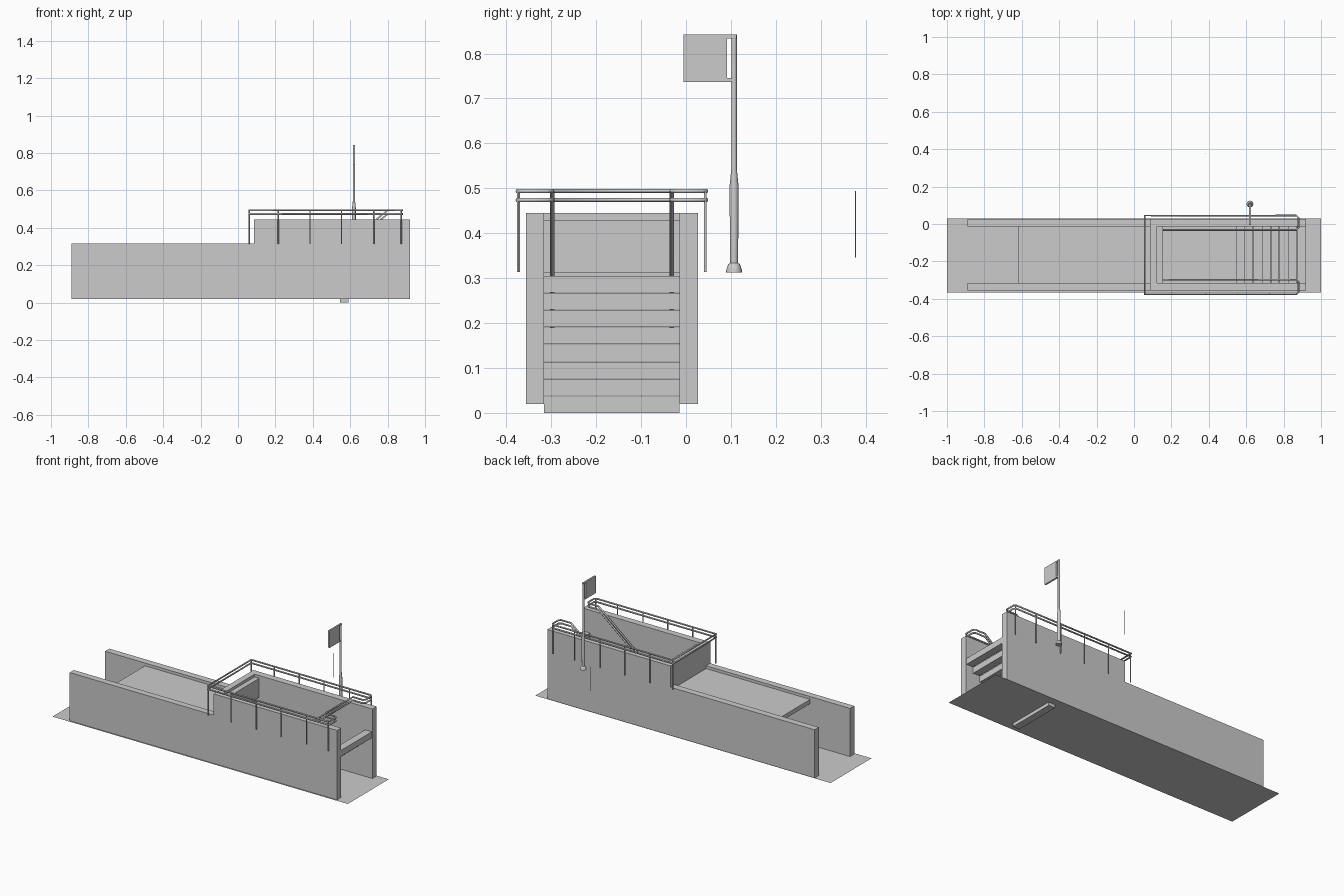
import bpy, bmesh, math

if "Cube" in bpy.data.objects:
    bpy.data.objects.remove(bpy.data.objects["Cube"])

YC = -0.165  # centre line of the stairwell


def mirror_y(y):
    return 2 * YC - y


def mesh_object(name, bm):
    bmesh.ops.recalc_face_normals(bm, faces=bm.faces)
    me = bpy.data.meshes.new(name)
    bm.to_mesh(me)
    bm.free()
    ob = bpy.data.objects.new(name, me)
    bpy.context.collection.objects.link(ob)
    return ob


def box(name, x0, x1, y0, y1, z0, z1):
    bm = bmesh.new()
    bmesh.ops.create_cube(bm, size=1)
    for v in bm.verts:
        v.co = ((x0 + x1) / 2 + v.co.x * (x1 - x0),
                (y0 + y1) / 2 + v.co.y * (y1 - y0),
                (z0 + z1) / 2 + v.co.z * (z1 - z0))
    return mesh_object(name, bm)


def extrude_profile(name, pts, y0, y1):
    bm = bmesh.new()
    face = bm.faces.new([bm.verts.new((x, y0, z)) for x, z in pts])
    ext = bmesh.ops.extrude_face_region(bm, geom=[face])["geom"]
    bmesh.ops.translate(bm, vec=(0, y1 - y0, 0),
                        verts=[v for v in ext if isinstance(v, bmesh.types.BMVert)])
    return mesh_object(name, bm)


def tube(name, pts, r):
    cu = bpy.data.curves.new(name, 'CURVE')
    cu.dimensions = '3D'
    cu.bevel_depth = r
    cu.bevel_resolution = 1
    cu.use_fill_caps = True
    sp = cu.splines.new('POLY')
    sp.points.add(len(pts) - 1)
    for p, co in zip(sp.points, pts):
        p.co = (*co, 1)
    ob = bpy.data.objects.new(name, cu)
    bpy.context.collection.objects.link(ob)
    bpy.ops.object.select_all(action='DESELECT')
    ob.select_set(True)
    bpy.context.view_layer.objects.active = ob
    bpy.ops.object.convert(target='MESH')
    return ob


def lathe(name, profile, cx, cy, n=16):
    bm = bmesh.new()
    rings = [[bm.verts.new((cx + r * math.cos(2 * math.pi * i / n),
                            cy + r * math.sin(2 * math.pi * i / n), z)) for i in range(n)]
             for r, z in profile]
    for a, b in zip(rings, rings[1:]):
        for i in range(n):
            bm.faces.new((a[i], a[(i + 1) % n], b[(i + 1) % n], b[i]))
    bm.faces.new(rings[0])
    bm.faces.new(rings[-1])
    ob = mesh_object(name, bm)
    bpy.context.view_layer.objects.active = ob
    ob.select_set(True)
    bpy.ops.object.shade_smooth_by_angle(angle=math.radians(35))
    return ob


# Floor sheet
bm = bmesh.new()
bm.faces.new([bm.verts.new(c) for c in ((-1, -0.366, 0.02), (1, -0.366, 0.02),
                                        (1, 0.03, 0.02), (-1, 0.03, 0.02))])
mesh_object("floor", bm)

# Stepped side walls
profile = [(-0.89, 0.02), (0.92, 0.02), (0.92, 0.445), (0.085, 0.445),
           (0.085, 0.315), (-0.89, 0.315)]
extrude_profile("wall_front", profile, -0.356, -0.316)
extrude_profile("wall_back", profile, -0.014, 0.027)

# Passage ceiling and cross wall at the head of the well
box("passage_ceiling", -0.62, 0.12, -0.316, -0.014, 0.272, 0.298)
box("cross_wall", 0.085, 0.122, -0.316, -0.014, 0.285, 0.445)
box("cross_wall_panel", 0.122, 0.153, -0.316, -0.014, 0.313, 0.428)

# Stair treads
for i in range(8):
    x, z = 0.545 + i * 0.0466, i * 0.0383
    box(f"tread_{i + 1}", x, x + 0.045, -0.316, -0.014, z, z + 0.037)

# Guard rails running round the well and down the stairs
for name, top in (("upper_rail", 0.494), ("lower_rail", 0.474)):
    half = [(0.155, -0.032, top - 0.31), (0.42, -0.032, top - 0.31), (0.80, -0.032, top),
            (0.868, -0.032, top), (0.879, -0.02, top), (0.879, 0.034, top),
            (0.868, 0.045, top), (0.058, 0.045, top)]
    other = [(x, mirror_y(y), z) for x, y, z in reversed(half)]
    tube(name, half + other, 0.005)

# Rail posts
for i, x in enumerate((0.06, 0.215, 0.385, 0.553, 0.725, 0.872)):
    for side, y in (("back", 0.043), ("front", mirror_y(0.043))):
        tube(f"post_{side}_{i + 1}", [(x, y, 0.314), (x, y, 0.495)], 0.0035)

# Sign pole with flared foot
lathe("sign_pole", [(0.018, 0.313), (0.017, 0.32), (0.013, 0.331), (0.009, 0.334),
                    (0.010, 0.505), (0.006, 0.545), (0.006, 0.842)], 0.62, 0.107)

# Sign board and its brackets
box("sign_board", 0.615, 0.625, -0.006, 0.091, 0.737, 0.842)
box("sign_bracket_top", 0.615, 0.625, 0.091, 0.112, 0.834, 0.842)
box("sign_bracket_bottom", 0.615, 0.625, 0.091, 0.105, 0.737, 0.745)

# Thin detached rod
tube("thin_rod", [(0.383, 0.377, 0.346), (0.383, 0.377, 0.494)], 0.0015)
